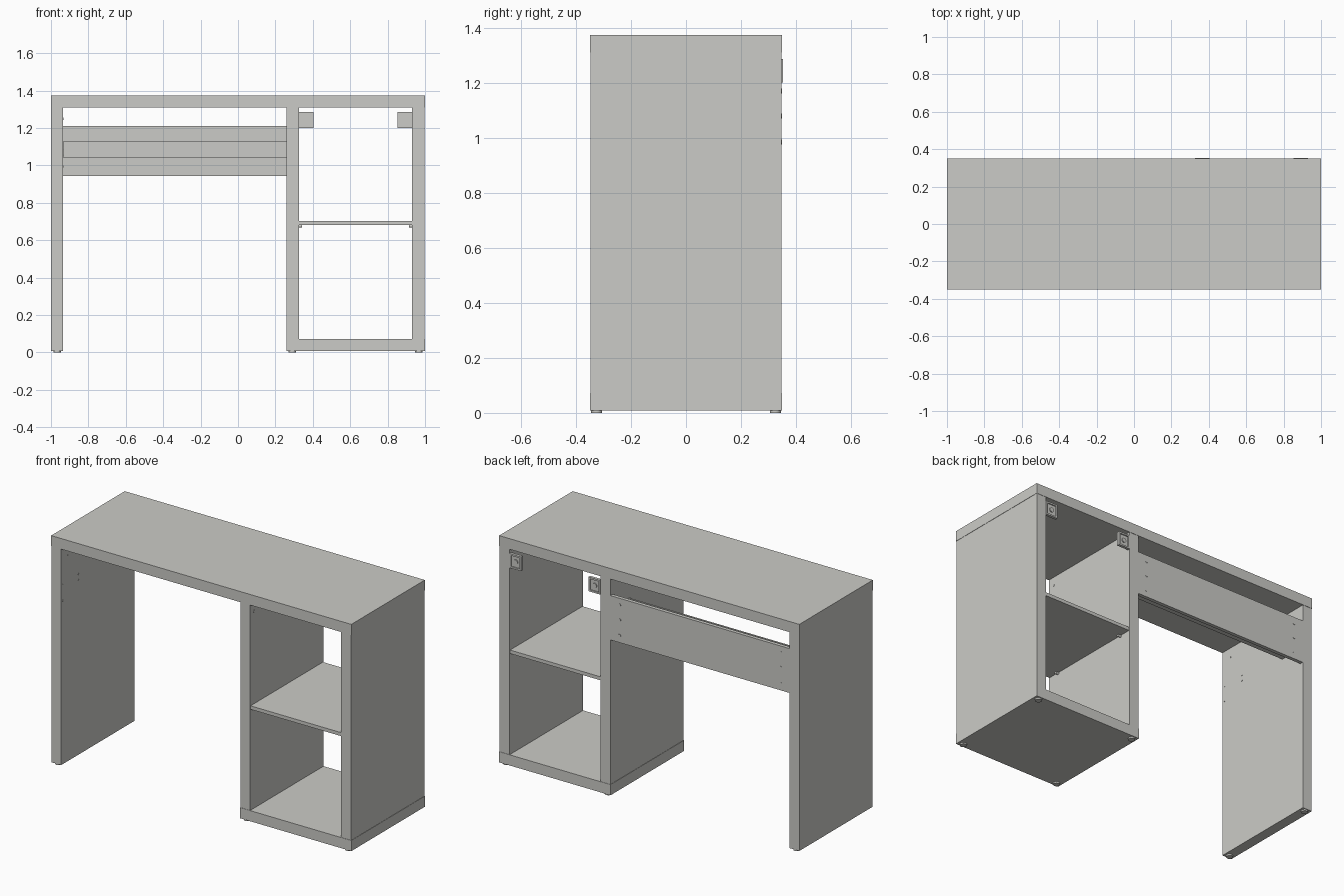
import bpy, math
from mathutils import Vector

if "Cube" in bpy.data.objects:
    bpy.data.objects.remove(bpy.data.objects["Cube"])

mat = bpy.data.materials.new("light_warm_grey")
mat.diffuse_color = (0.6, 0.6, 0.57, 1)
mat.use_nodes = True
mat.node_tree.nodes["Principled BSDF"].inputs["Base Color"].default_value = mat.diffuse_color


def box(name, x0, x1, y0, y1, z0, z1):
    """Box between two corners."""
    bpy.ops.mesh.primitive_cube_add(size=1, location=((x0 + x1) / 2, (y0 + y1) / 2, (z0 + z1) / 2))
    o = bpy.context.object
    o.scale = (x1 - x0, y1 - y0, z1 - z0)
    bpy.ops.object.transform_apply(location=False, rotation=False, scale=True)
    o.name = name
    o.data.materials.append(mat)
    return o


def disc(name, loc, r, depth, axis, sides=16):
    """Short cylinder centred at loc along the given axis."""
    rot = Vector(axis).to_track_quat('Z', 'Y').to_euler()
    bpy.ops.mesh.primitive_cylinder_add(vertices=sides, radius=r, depth=depth, location=loc, rotation=rot)
    o = bpy.context.object
    o.name = name
    o.data.materials.append(mat)
    bpy.ops.object.shade_smooth_by_angle(angle=math.radians(40))
    return o


# Main boards
P = 0.348
box("table_top", -1, 1, -0.35, 0.35, 1.311, 1.375)
box("left_leg_panel", -0.999, -0.935, -P, P, 0.009, 1.311)
box("middle_panel", 0.26, 0.325, -P, P, 0.073, 1.311)
box("right_panel", 0.931, 0.998, -P, P, 0.073, 1.311)
box("cabinet_base", 0.258, 1, -0.35, 0.35, 0.009, 0.073)
box("cabinet_shelf", 0.325, 0.931, -0.345, 0.345, 0.681, 0.702)

# Rear modesty board with cable tray in front of it
box("rear_board", -0.935, 0.26, 0.325, 0.347, 0.943, 1.21)
box("tray_floor", -0.934, 0.259, 0.17, 0.325, 1.04, 1.05)
box("tray_lip", -0.934, 0.259, 0.17, 0.18, 1.05, 1.13)

# Screws on the rear board and the tray lip
for x in (-0.872, 0.2):
    for z in (0.985, 1.08, 1.17):
        disc("board_screw", (x, 0.347, z), 0.009, 0.004, (0, 1, 0), 12)
    disc("tray_screw", (x, 0.17, 1.075), 0.009, 0.004, (0, 1, 0), 12)

# Small fittings on the inner faces of the leg and the panels
for y, z in ((-0.28, 1.25), (-0.18, 1.095), (-0.18, 1.06), (-0.33, 1.09), (-0.33, 0.995)):
    for x in (-0.935, 0.26):
        disc("rail_fitting", (x, y, z), 0.006, 0.004, (1, 0, 0), 10)
for x in (0.325, 0.931):
    disc("cabinet_fitting", (x, -0.31, 1.26), 0.008, 0.004, (1, 0, 0), 10)

# Shelf pins under the shelf
for x in (0.334, 0.922):
    for y in (-0.27, 0.27):
        disc("shelf_pin", (x, y, 0.676), 0.008, 0.018, (1, 0, 0), 10)

# Corner brackets at the back of the cabinet: plate, raised rim, screw
for x0, x1 in ((0.326, 0.404), (0.852, 0.93)):
    z0, z1, w = 1.201, 1.287, 0.01
    box("bracket_plate", x0, x1, 0.336, 0.346, z0, z1)
    box("bracket_rim", x0, x0 + w, 0.346, 0.353, z0, z1)
    box("bracket_rim", x1 - w, x1, 0.346, 0.353, z0, z1)
    box("bracket_rim", x0 + w, x1 - w, 0.346, 0.353, z0, z0 + w)
    box("bracket_rim", x0 + w, x1 - w, 0.346, 0.353, z1 - w, z1)
    disc("bracket_screw", ((x0 + x1) / 2, 0.348, (z0 + z1) / 2), 0.014, 0.008, (0, 1, 0))

# Feet
for x in (-0.967, 0.29, 0.967):
    for y in (-0.325, 0.325):
        disc("foot", (x, y, 0.005), 0.02, 0.01, (0, 0, 1))
